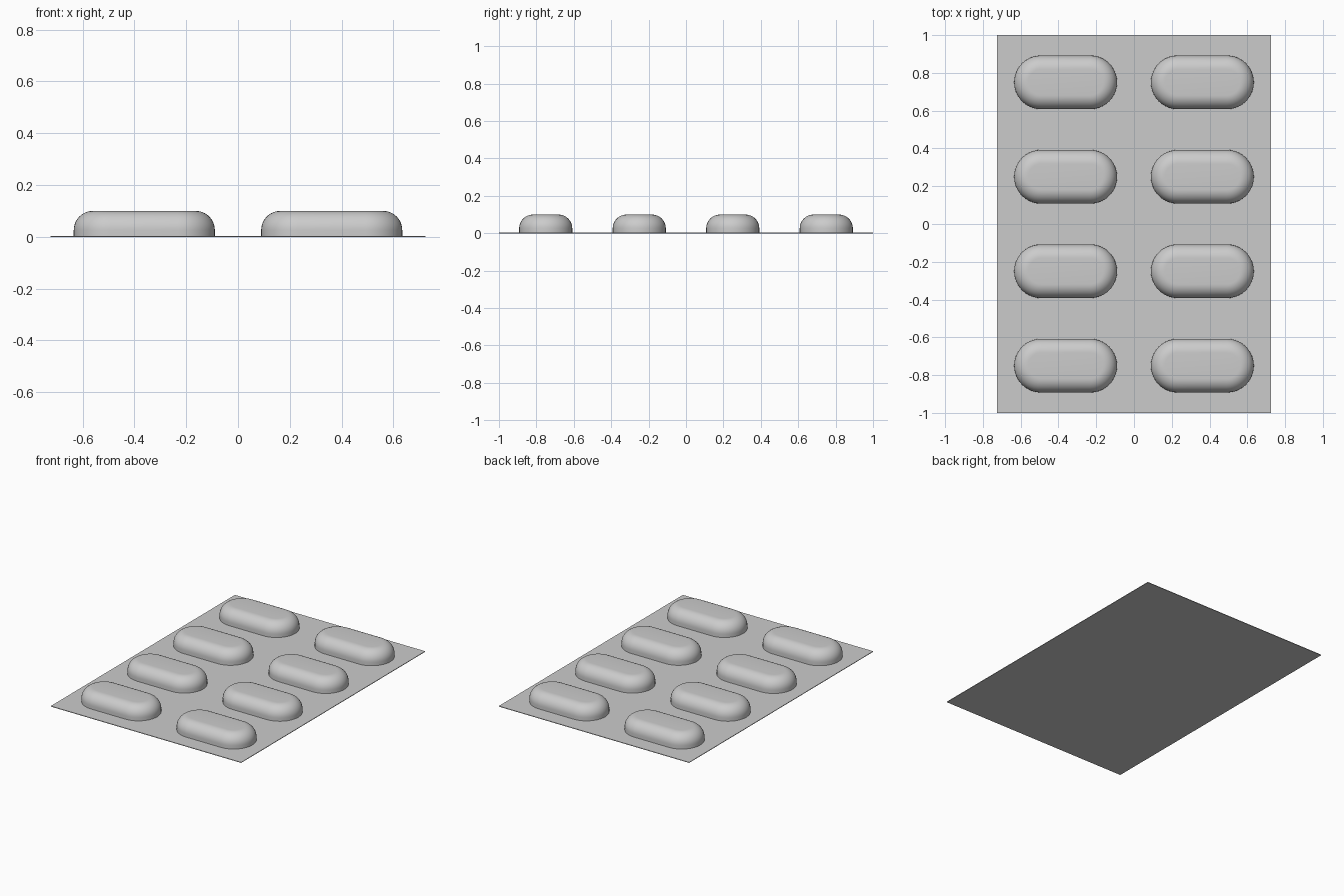
import bpy, bmesh, math

if "Cube" in bpy.data.objects:
    bpy.data.objects.remove(bpy.data.objects["Cube"])

HALF_X, HALF_Y, THICK = 0.724, 1.0, 0.004
LENGTH, WIDTH, HEIGHT, FILLET = 0.545, 0.284, 0.10, 0.074


def make_object(name, bm):
    bmesh.ops.recalc_face_normals(bm, faces=bm.faces)
    mesh = bpy.data.meshes.new(name)
    bm.to_mesh(mesh)
    bm.free()
    obj = bpy.data.objects.new(name, mesh)
    bpy.context.collection.objects.link(obj)
    return obj


def stadium(radius, straight, steps=20):
    """Outline of a slot running along x."""
    pts = []
    for side in (1, -1):
        for i in range(steps + 1):
            a = -math.pi / 2 + math.pi * i / steps
            pts.append((side * (straight + radius * math.cos(a)), side * radius * math.sin(a)))
    return pts


# Thin backing foil
bm = bmesh.new()
bmesh.ops.create_cube(bm, size=1)
bmesh.ops.scale(bm, vec=(2 * HALF_X, 2 * HALF_Y, THICK), verts=bm.verts)
bmesh.ops.translate(bm, vec=(0, 0, THICK / 2), verts=bm.verts)
make_object("backing_sheet", bm)

# One rounded pocket: a vertical wall, then a quarter-round up to a flat top
bm = bmesh.new()
profile = [(0, THICK / 2)]
for i in range(13):
    a = math.pi / 2 * i / 12
    profile.append((FILLET * (1 - math.cos(a)), HEIGHT - FILLET + FILLET * math.sin(a)))
straight = (LENGTH - WIDTH) / 2
rings = [[bm.verts.new((x, y, z)) for x, y in stadium(WIDTH / 2 - inset, straight)]
         for inset, z in profile]
for low, high in zip(rings, rings[1:]):
    n = len(low)
    for i in range(n):
        j = (i + 1) % n
        bm.faces.new((low[i], low[j], high[j], high[i]))
bm.faces.new(rings[-1])
pocket = make_object("pocket", bm)
# An open shell has no reliable inside, so make the flat top face up
if max(pocket.data.polygons, key=lambda p: p.center.z).normal.z < 0:
    pocket.data.flip_normals()
for p in pocket.data.polygons:
    p.use_smooth = True

# Two columns by four rows of pockets
mesh = pocket.data
bpy.data.objects.remove(pocket)
for row, y in enumerate((-0.75, -0.25, 0.25, 0.75)):
    for col, x in (("left", -0.362), ("right", 0.362)):
        obj = bpy.data.objects.new(f"pocket_{col}_{row + 1}", mesh)
        obj.location = (x, y, 0)
        bpy.context.collection.objects.link(obj)
